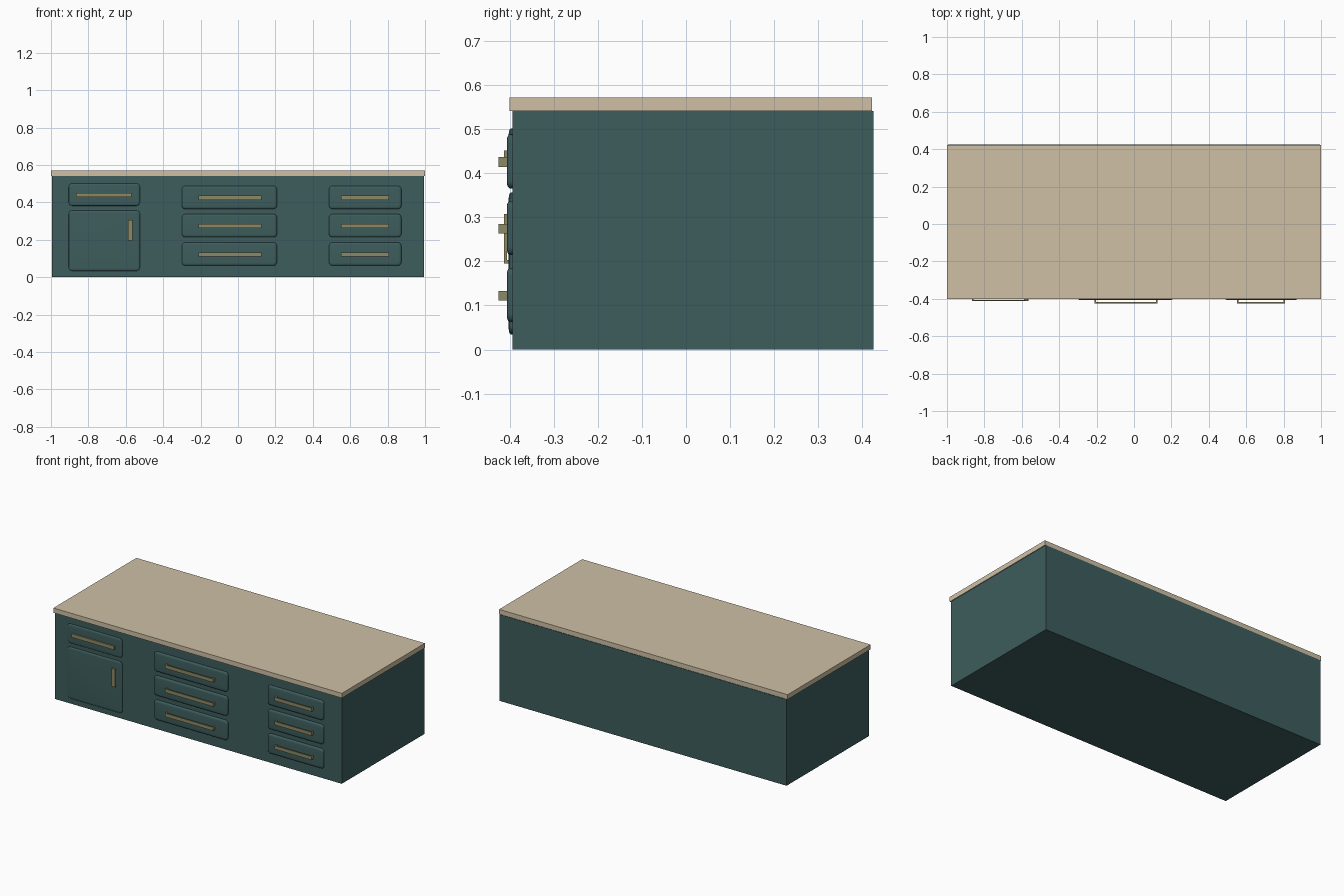
import bpy, bmesh, math

if "Cube" in bpy.data.objects:
    bpy.data.objects.remove(bpy.data.objects["Cube"])

def material(name, color):
    m = bpy.data.materials.new(name)
    m.diffuse_color = (*color, 1)
    m.use_nodes = True
    m.node_tree.nodes["Principled BSDF"].inputs["Base Color"].default_value = m.diffuse_color
    return m

TEAL = material("teal_paint", (0.047, 0.107, 0.107))
WOOD = material("pale_wood", (0.62, 0.53, 0.38))
BRASS = material("dull_brass", (0.27, 0.25, 0.13))
FRONT = -0.393  # y of the cabinet face

def finish(name, bm, mat, smooth=False):
    bmesh.ops.recalc_face_normals(bm, faces=bm.faces[:])
    me = bpy.data.meshes.new(name)
    bm.to_mesh(me)
    bm.free()
    ob = bpy.data.objects.new(name, me)
    bpy.context.collection.objects.link(ob)
    me.materials.append(mat)
    if smooth:
        bpy.ops.object.select_all(action='DESELECT')
        ob.select_set(True)
        bpy.context.view_layer.objects.active = ob
        bpy.ops.object.shade_smooth_by_angle(angle=math.radians(40))
    return ob

def add_box(bm, x0, x1, y0, y1, z0, z1):
    vs = bmesh.ops.create_cube(bm, size=1)["verts"]
    for v in vs:
        v.co = ((x0 + x1) / 2 + v.co.x * (x1 - x0),
                (y0 + y1) / 2 + v.co.y * (y1 - y0),
                (z0 + z1) / 2 + v.co.z * (z1 - z0))

def box(name, mat, *dims):
    bm = bmesh.new()
    add_box(bm, *dims)
    return finish(name, bm, mat)

def panel(name, x0, x1, z0, z1, depth):
    """Rounded rectangular front whose edge rolls over towards the viewer."""
    bm = bmesh.new()
    rings = []
    for inset, d in ((0, -0.002), (0, 0.45), (0.002, 0.72), (0.006, 0.92), (0.013, 1)):
        r = 0.018 - inset * 0.5
        ring = []
        for k, (cx, cz) in enumerate(((x1, z1), (x0, z1), (x0, z0), (x1, z0))):
            sx, sz = (1 if cx == x1 else -1), (1 if cz == z1 else -1)
            for i in range(6):
                a = math.radians(90 * k + 18 * i)
                ring.append(bm.verts.new((cx - sx * (inset + r) + r * math.cos(a),
                                          FRONT - depth * d,
                                          cz - sz * (inset + r) + r * math.sin(a))))
        rings.append(ring)
    n = len(rings[0])
    for a, b in zip(rings, rings[1:]):
        for i in range(n):
            bm.faces.new((a[i], a[(i + 1) % n], b[(i + 1) % n], b[i]))
    bm.faces.new(rings[0])
    bm.faces.new(rings[-1])
    return finish(name, bm, TEAL, True)

def handle(name, x0, x1, z0, z1, y_back, y_front, bar=0.007, post=0.008):
    """Flat bar held by a post at each end of its long side."""
    bm = bmesh.new()
    add_box(bm, x0, x1, y_front, y_front + bar, z0, z1)
    if x1 - x0 > z1 - z0:
        ends = ((x0, x0 + post, z0, z1), (x1 - post, x1, z0, z1))
    else:
        ends = ((x0, x1, z0, z0 + post), (x0, x1, z1 - post, z1))
    for a, b, c, d in ends:
        add_box(bm, a, b, y_front + bar, y_back, c, d)
    return finish(name, bm, BRASS)

# Cabinet body and worktop
box("cabinet_body", TEAL, -0.995, 0.995, FRONT, 0.425, 0, 0.541)
box("worktop", WOOD, -1, 1, -0.4, 0.422, 0.541, 0.571)

# Left column: one drawer above a door
panel("left_drawer", -0.905, -0.525, 0.382, 0.501, 0.009)
handle("left_drawer_handle", -0.865, -0.57, 0.428, 0.451, -0.401, -0.413)
panel("left_door", -0.905, -0.525, 0.034, 0.356, 0.009)
handle("left_door_handle", -0.587, -0.564, 0.195, 0.307, -0.401, -0.413)

# Middle and right columns: three drawers each
for side, x0, x1, h0, h1 in (("middle", -0.3, 0.208, -0.21, 0.125),
                             ("right", 0.487, 0.873, 0.55, 0.808)):
    for i, z in enumerate((0.062, 0.214, 0.365)):
        panel(f"{side}_drawer_{i + 1}", x0, x1, z, z + 0.123, 0.013)
        handle(f"{side}_drawer_handle_{i + 1}", h0, h1, z + 0.049, z + 0.071, -0.405, -0.425)
